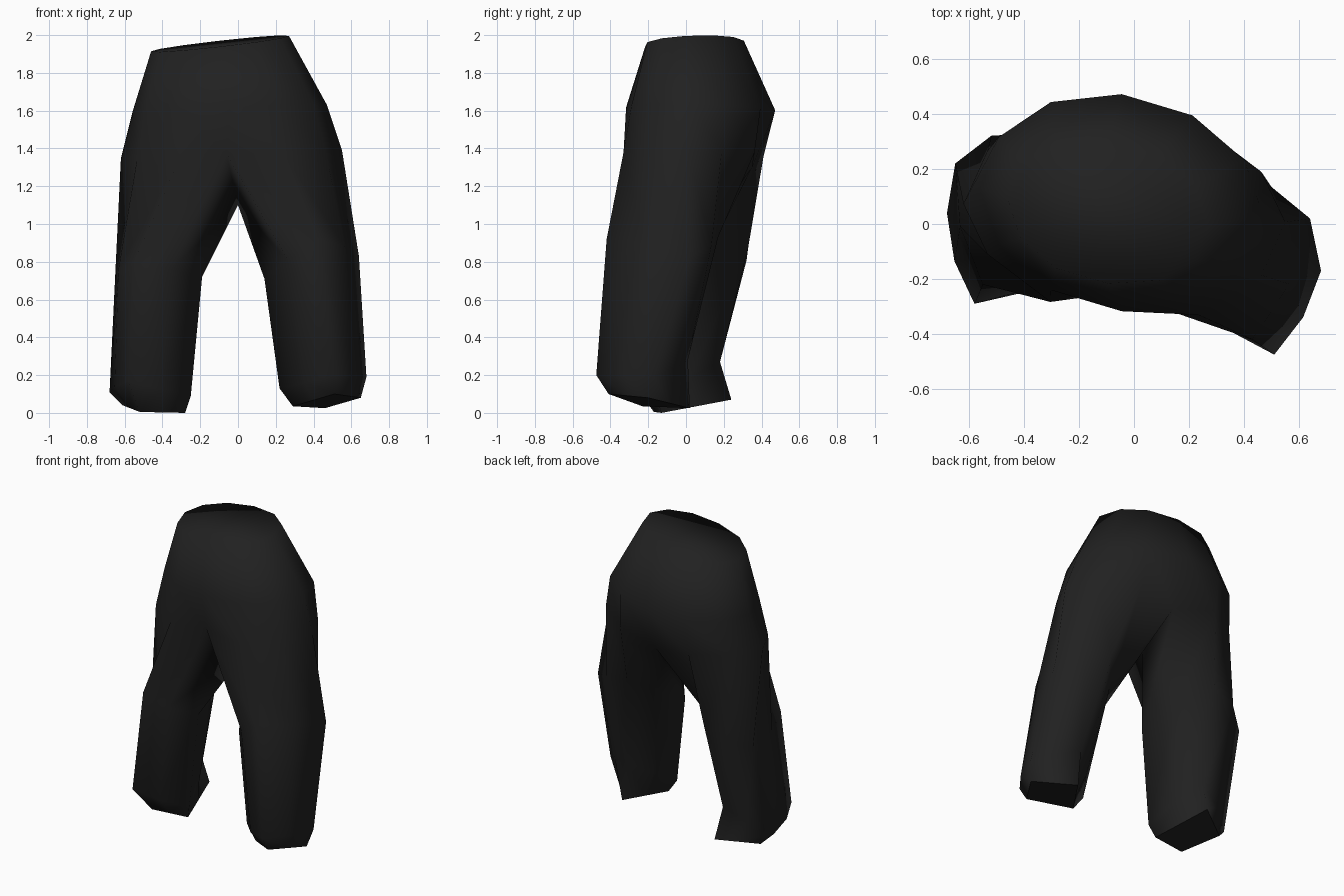
import bpy, bmesh
from math import sin, cos, radians, copysign
from mathutils import Vector

if "Cube" in bpy.data.objects:
    bpy.data.objects.remove(bpy.data.objects["Cube"])

fabric = bpy.data.materials.new("black_fabric")
fabric.use_nodes = True
black = (0.015, 0.015, 0.015, 1)
fabric.diffuse_color = black
fabric.node_tree.nodes["Principled BSDF"].inputs["Base Color"].default_value = black

bm = bmesh.new()


def hip_ring(power, x0, x1, y0, y1, z, twist, slope_x, slope_y):
    """Twelve-sided oval inside the given bounds, slanted by twist and tilted by slopes."""
    verts = []
    for i in range(12):
        a = -90 + 30 * i
        c, s = cos(radians(a)), sin(radians(a + twist))
        dx = copysign(abs(c) ** power, c) * (x1 - x0) / 2
        dy = copysign(abs(s) ** power, s) * (y1 - y0) / 2
        verts.append(bm.verts.new(((x0 + x1) / 2 + dx, (y0 + y1) / 2 + dy,
                                   z + slope_x * dx + slope_y * dy)))
    return verts


def leg_ring(bulge, *corners):
    """Eight-sided section: inner, front, outer and back corners with bulged sides."""
    points = [Vector(c) for c in corners]
    centre = sum(points, Vector()) / 4
    verts = []
    for i, p in enumerate(points):
        mid = (p + points[(i + 1) % 4]) / 2
        verts += [bm.verts.new(p), bm.verts.new(mid + bulge * (mid - centre))]
    return verts


def bridge(a, b):
    n = len(a)
    for i in range(n):
        bm.faces.new((a[i], a[(i + 1) % n], b[(i + 1) % n], b[i]))


# Hips: tilted rings from the waist down to the top of the legs
hips = [
    hip_ring(0.95, -0.46, 0.27, -0.22, 0.31, 1.955, -10, 0.12, 0.06),
    hip_ring(1, -0.56, 0.47, -0.32, 0.475, 1.61, -7, 0.04, -0.02),
    hip_ring(1.12, -0.62, 0.55, -0.37, 0.45, 1.37, -6, 0.04, 0),
]
for upper, lower in zip(hips, hips[1:]):
    bridge(upper, lower)
bm.faces.new(hips[0])

# Crotch: the front and back of the last ring meet a low middle point
seat = hips[-1]
front, back = seat[0], seat[6]
front.co = (-0.06, -0.25, 1.37)
back.co = (-0.02, 0.35, 1.3)
middle = bm.verts.new((0, 0.08, 1.1))

# Legs: knee, ankle and cuff sections, the left leg stepping forward
left_leg = [
    leg_ring(0.2, (0.14, -0.19, 0.71), (0.43, -0.42, 0.92), (0.64, 0.02, 0.83), (0.32, 0.17, 0.93)),
    leg_ring(0.15, (0.22, -0.22, 0.13), (0.51, -0.475, 0.2), (0.68, -0.17, 0.19), (0.43, 0.01, 0.28)),
    leg_ring(0, (0.29, -0.23, 0.035), (0.51, -0.41, 0.1), (0.65, -0.2, 0.08), (0.46, 0.02, 0.025)),
]
right_leg = [
    leg_ring(0.2, (-0.19, -0.15, 0.72), (-0.55, -0.22, 0.8), (-0.65, 0.22, 0.73), (-0.36, 0.33, 0.88)),
    leg_ring(0.15, (-0.25, -0.16, 0.09), (-0.58, -0.29, 0.17), (-0.68, 0.04, 0.11), (-0.4, 0.18, 0.27)),
    leg_ring(0, (-0.28, -0.13, 0), (-0.52, -0.17, 0.005), (-0.61, 0.08, 0.04), (-0.38, 0.24, 0.07)),
]
caps = []
for tops, rings in ((seat[1:6], left_leg), (seat[:6:-1], right_leg)):
    previous = [middle, front] + tops + [back]
    for current in rings:
        bridge(previous, current)
        previous = current
    caps.append(bm.faces.new(previous))

# Smooth cloth with flat cuff ends
bmesh.ops.recalc_face_normals(bm, faces=bm.faces)
for face in bm.faces:
    face.smooth = face not in caps
for face in caps:
    for edge in face.edges:
        edge.smooth = False

mesh = bpy.data.meshes.new("trousers")
bm.to_mesh(mesh)
bm.free()
mesh.materials.append(fabric)
bpy.context.collection.objects.link(bpy.data.objects.new("trousers", mesh))
